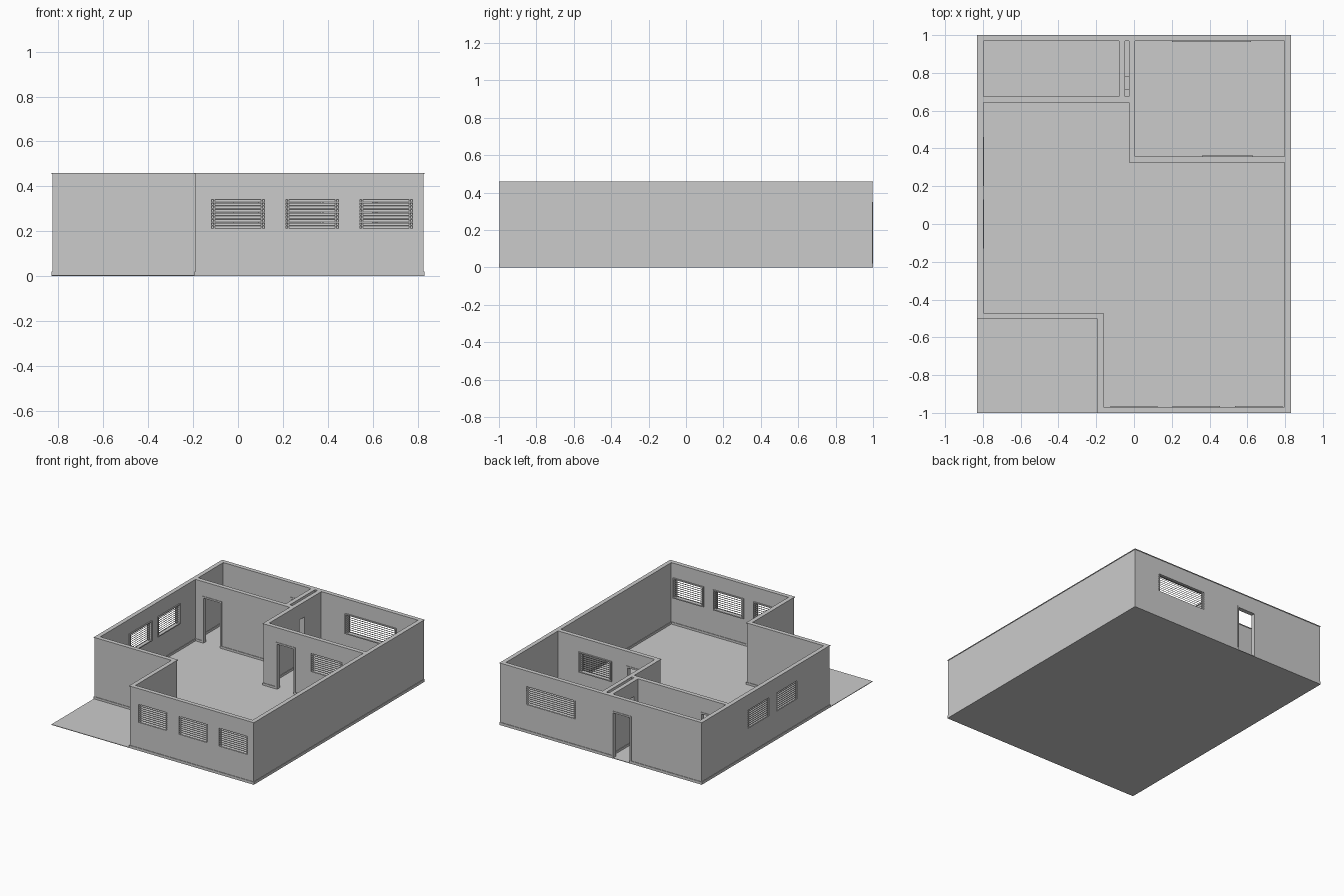
import bpy, bmesh

if "Cube" in bpy.data.objects:
    bpy.data.objects.remove(bpy.data.objects["Cube"])

T = 0.024          # wall thickness
H = 0.46           # wall height
LIP = 0.004        # how far skirting, coping and frames stand out
X, Y = 0.826, 0.996

# wall footprints: x0, x1, y0, y1
WALLS = [
    (-X, -X + T, -0.5, Y),            # left
    (X - T, X, -Y, Y),                # right
    (-X, X, Y - T, Y),                # back
    (-0.19, X, -Y, -Y + T),           # front
    (-X, -0.166, -0.5, -0.476),       # porch back
    (-0.19, -0.166, -Y, -0.476),      # porch side
    (-X, -0.02, 0.646, 0.67),         # back left room
    (-0.075, -0.051, 0.646, Y),       # shaft left
    (-0.022, 0.002, 0.33, Y),         # shaft right
    (-0.022, X, 0.33, 0.354),         # back right room
]
# openings: axis along the wall, start, end, wall depth range, side facing outside
DOORS = [
    ("x", -0.25, -0.09, Y - T, Y, 1),
    ("x", -0.745, -0.585, 0.646, 0.67, -1),
    ("x", 0.08, 0.24, 0.33, 0.354, -1),
]
WINDOWS = [
    ("x", -0.125, 0.125, -Y, -Y + T, -1),
    ("x", 0.205, 0.455, -Y, -Y + T, -1),
    ("x", 0.535, 0.785, -Y, -Y + T, -1),
    ("y", -0.13, 0.13, -X, -X + T, -1),
    ("y", 0.20, 0.46, -X, -X + T, -1),
    ("x", 0.20, 0.62, Y - T, Y, 1),
    ("x", 0.36, 0.63, 0.33, 0.354, -1),
]
HATCH = ("y", 0.71, 0.78, -0.075, 0.002, 1)
SILL, HEAD = 0.20, 0.35


def finish(name, bm):
    bmesh.ops.recalc_face_normals(bm, faces=bm.faces)
    me = bpy.data.meshes.new(name)
    bm.to_mesh(me)
    bm.free()
    ob = bpy.data.objects.new(name, me)
    bpy.context.collection.objects.link(ob)
    return ob


def bar(bm, axis, u0, u1, d0, d1, z0, z1, tilt=0.0):
    """Box along a wall; tilt raises its d1 side."""
    v = []
    for u in (u0, u1):
        for d, z in ((d0, z0), (d1, z0 + tilt), (d1, z1 + tilt), (d0, z1)):
            v.append(bm.verts.new((u, d, z) if axis == "x" else (d, u, z)))
    for f in ((0, 1, 2, 3), (4, 5, 6, 7), (0, 1, 5, 4),
              (1, 2, 6, 5), (2, 3, 7, 6), (3, 0, 4, 7)):
        bm.faces.new([v[i] for i in f])


def opening_box(o, z0, z1):
    axis, u0, u1, d0, d1, _ = o
    e = 0.006
    if axis == "x":
        return (u0, u1, d0 - e, d1 + e, z0, z1)
    return (d0 - e, d1 + e, u0, u1, z0, z1)


def merged_boxes(name, solids, holes):
    """Union of boxes minus holes, keeping only the outer skin."""
    boxes = solids + holes
    cuts = [sorted({round(b[k + j], 4) for b in boxes for j in (0, 1)})
            for k in (0, 2, 4)]

    def inside(b, p):
        return all(b[2 * k] < p[k] < b[2 * k + 1] for k in range(3))

    filled = set()
    nx, ny, nz = (len(c) - 1 for c in cuts)
    for i in range(nx):
        for j in range(ny):
            for k in range(nz):
                p = [(cuts[a][n] + cuts[a][n + 1]) / 2
                     for a, n in enumerate((i, j, k))]
                if (any(inside(b, p) for b in solids)
                        and not any(inside(b, p) for b in holes)):
                    filled.add((i, j, k))
    bm = bmesh.new()
    verts = {}

    def vert(n):
        if n not in verts:
            verts[n] = bm.verts.new([cuts[a][n[a]] for a in range(3)])
        return verts[n]

    for c in filled:
        for a in range(3):
            for s in (0, 1):
                near = list(c)
                near[a] += 2 * s - 1
                if tuple(near) in filled:
                    continue
                b, d = (a + 1) % 3, (a + 2) % 3
                ring = []
                for p, q in ((0, 0), (1, 0), (1, 1), (0, 1)):
                    n = list(c)
                    n[a] += s
                    n[b] += p
                    n[d] += q
                    ring.append(vert(tuple(n)))
                bm.faces.new(ring)
    bmesh.ops.recalc_face_normals(bm, faces=bm.faces)
    bmesh.ops.dissolve_limit(bm, angle_limit=0.01, verts=bm.verts, edges=bm.edges)
    return finish(name, bm)


# floor, including the porch
bm = bmesh.new()
bar(bm, "x", -0.83, 0.83, -1, 1, 0, 0.004)
finish("floor", bm)

# walls with skirting and coping
door_holes = [opening_box(o, -0.01, HEAD) for o in DOORS]
window_holes = [opening_box(o, SILL, HEAD) for o in WINDOWS + [HATCH]]
wide = [(a - LIP, b + LIP, c - LIP, d + LIP) for a, b, c, d in WALLS]
merged_boxes("walls",
             [w + (0.004, H) for w in WALLS]
             + [w + (0.004, 0.02) for w in wide]
             + [w + (H - 0.005, H) for w in wide],
             door_holes + window_holes)


def frame(bm, o, z0, z1, w, d0, d1, bottom):
    axis, u0, u1 = o[:3]
    bar(bm, axis, u0, u0 + w, d0, d1, z0, z1)
    bar(bm, axis, u1 - w, u1, d0, d1, z0, z1)
    bar(bm, axis, u0 + w, u1 - w, d0, d1, z1 - w, z1)
    if bottom:
        bar(bm, axis, u0 + w, u1 - w, d0, d1, z0, z0 + w)


# open door frames
for n, o in enumerate(DOORS):
    bm = bmesh.new()
    frame(bm, o, 0.004, HEAD, 0.012, o[3] - LIP, o[4] + LIP, False)
    finish(f"door_frame_{n + 1}", bm)

# louvred windows
SLATS = 9
for n, o in enumerate(WINDOWS):
    axis, u0, u1, d0, d1, out = o
    bm = bmesh.new()
    inner = 0.008
    lo, hi = (d0, d1 + inner) if out < 0 else (d0 - inner, d1)
    frame(bm, o, SILL, HEAD, 0.008, lo, hi, True)
    mid = (d0 + d1) / 2
    for u in (u0 + 0.016, u1 - 0.022):          # slat carriers
        bar(bm, axis, u, u + 0.006, mid - 0.008, mid + 0.008, SILL + 0.008, HEAD - 0.008)
    pitch = (HEAD - SILL - 0.016) / SLATS
    for i in range(SLATS):                      # slats slope down to the outside
        z = SILL + 0.008 + pitch * i
        rise = 0.011
        bar(bm, axis, u0 + 0.008, u1 - 0.008, mid - 0.008, mid + 0.008,
            z + (0 if out < 0 else rise), z + 0.003 + (0 if out < 0 else rise),
            -out * rise)
    finish(f"louvre_window_{n + 1}", bm)

# small lined hatch across the shaft
bm = bmesh.new()
frame(bm, HATCH, SILL, HEAD, 0.006, HATCH[3], HATCH[4], True)
finish("shaft_hatch", bm)
